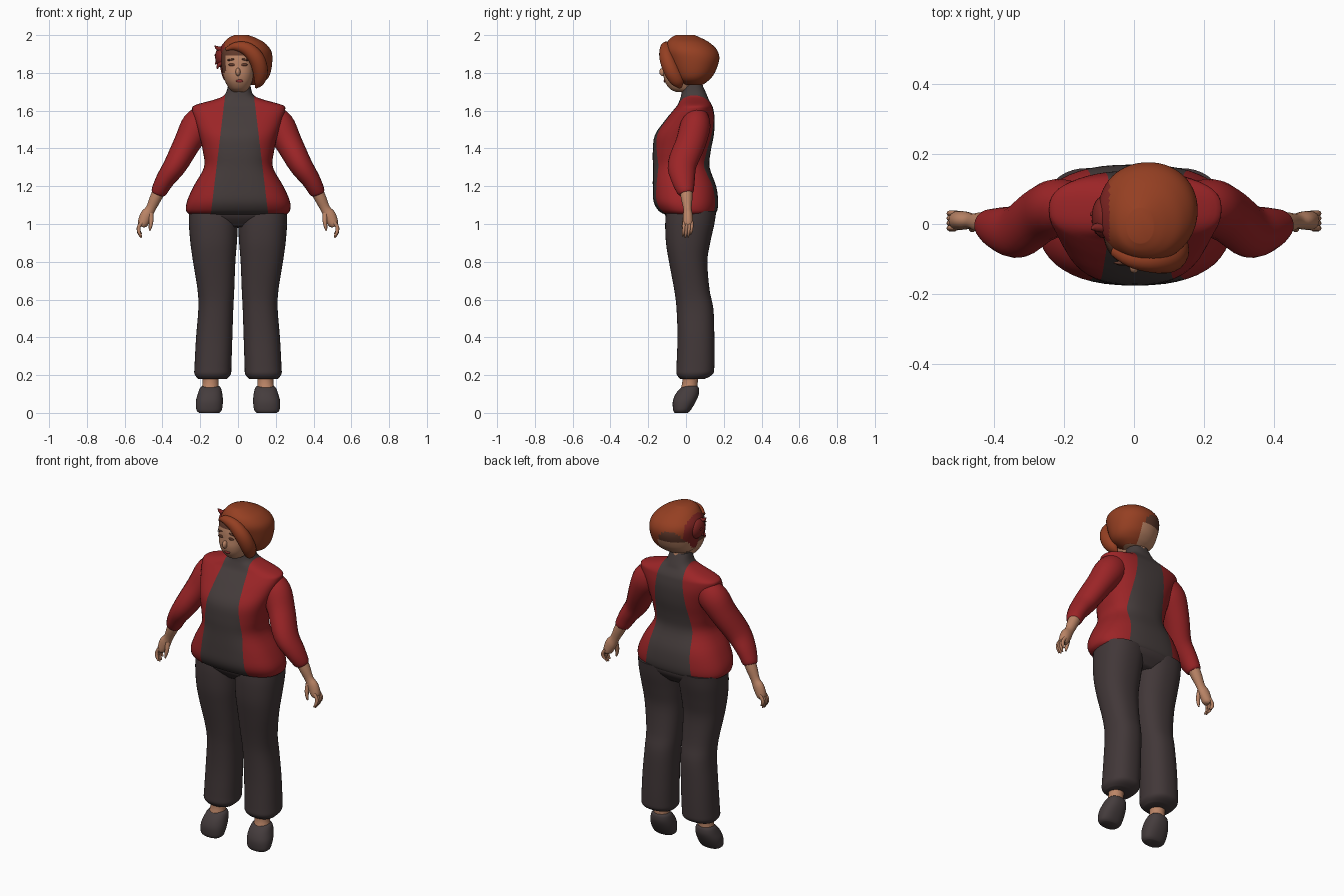
import bpy, bmesh, math
from mathutils import Vector


def mat(name, rgb):
    m = bpy.data.materials.new(name)
    m.diffuse_color = (*rgb, 1)
    return m


RED = mat("jacket_red", (0.33, 0.018, 0.02))
GREY = mat("top_charcoal", (0.06, 0.046, 0.045))
PANTS = mat("trouser_charcoal", (0.054, 0.039, 0.04))
SHOE = mat("shoe_charcoal", (0.06, 0.046, 0.047))
SKIN = mat("skin", (0.5, 0.235, 0.135))
HAIR = mat("hair_copper", (0.3, 0.05, 0.016))
WINE = mat("hair_wine", (0.21, 0.018, 0.016))
BROWN = mat("shadow_brown", (0.12, 0.042, 0.025))
LIPS = mat("lips", (0.25, 0.03, 0.028))


def smooth_rows(rows, sub):
    """Catmull-Rom interpolation of rows of numbers."""
    out = []
    for i in range(len(rows) - 1):
        a, b, c, d = (rows[max(i - 1, 0)], rows[i], rows[i + 1],
                      rows[min(i + 2, len(rows) - 1)])
        for s in range(sub):
            t = s / sub
            out.append([0.5 * (2 * q + (r - p) * t + (2 * p - 5 * q + 4 * r - w) * t * t
                               + (3 * q - p - 3 * r + w) * t ** 3)
                        for p, q, r, w in zip(a, b, c, d)])
    return out + [list(rows[-1])]


def skin_rings(name, rings, mats, rule=None, cuts=()):
    bm = bmesh.new()
    vr = [[bm.verts.new(p) for p in ring] for ring in rings]
    n = len(vr[0])
    for a, b in zip(vr, vr[1:]):
        for i in range(n):
            bm.faces.new((a[i], a[(i + 1) % n], b[(i + 1) % n], b[i]))
    bm.faces.new(vr[0])
    bm.faces.new(vr[-1])
    for co, no in cuts:
        bmesh.ops.bisect_plane(bm, geom=bm.verts[:] + bm.edges[:] + bm.faces[:],
                               plane_co=co, plane_no=no, dist=1e-5)
    bmesh.ops.recalc_face_normals(bm, faces=bm.faces)
    if rule:
        for f in bm.faces:
            f.material_index = rule(f.calc_center_median())
    me = bpy.data.meshes.new(name)
    bm.to_mesh(me)
    bm.free()
    for m in mats:
        me.materials.append(m)
    ob = bpy.data.objects.new(name, me)
    bpy.context.collection.objects.link(ob)
    return ob


def loft(name, rows, mats, rule=None, cuts=(), side=1, power=2.3, seg=40, sub=4):
    """Stacked horizontal sections given as (z, x0, x1, y0, y1)."""
    rings = []
    for z, x0, x1, y0, y1 in smooth_rows(rows, sub):
        ring = []
        for i in range(seg):
            a = 2 * math.pi * i / seg
            c, s = math.cos(a), math.sin(a)
            ex = math.copysign(abs(c) ** (2 / power), c)
            ey = math.copysign(abs(s) ** (2 / power), s)
            ring.append((side * ((x0 + x1) / 2 + ex * (x1 - x0) / 2),
                         (y0 + y1) / 2 + ey * (y1 - y0) / 2, z))
        rings.append(ring)
    return skin_rings(name, rings, mats, rule, cuts)


def tube(name, rows, material, side=1, seg=20, sub=4):
    """Tube along a path given as (x, y, z, radius, depth radius)."""
    pts = smooth_rows(rows, sub)
    rings = []
    for i, (x, y, z, r, ry) in enumerate(pts):
        t = Vector(pts[min(i + 1, len(pts) - 1)][:3]) - Vector(pts[max(i - 1, 0)][:3])
        u = t.cross(Vector((0, 1, 0))).normalized()
        v = u.cross(t).normalized()
        ring = []
        for k in range(seg):
            a = 2 * math.pi * k / seg
            p = Vector((x, y, z)) + u * r * math.cos(a) + v * ry * math.sin(a)
            ring.append((side * p.x, p.y, p.z))
        rings.append(ring)
    return skin_rings(name, rings, [material])


def ball(name, loc, size, material, rot=(0, 0, 0)):
    bpy.ops.mesh.primitive_uv_sphere_add(segments=24, ring_count=14, radius=1,
                                         location=loc, rotation=rot)
    ob = bpy.context.object
    ob.name = name
    ob.scale = size
    ob.data.materials.append(material)
    return ob


# jacket with charcoal top panel running front and back
def strip(z):
    return 0.08 + (1.65 - z) * 0.12


def jacket_rule(p):
    return 1 if abs(p.x - 0.008) < strip(p.z) or p.z > 1.69 else 0


cuts = [((0.008 + s * strip(1.3), 0, 1.3), (s, 0, 0.12)) for s in (-1, 1)]
loft("jacket", [
    (1.05, -.255, .255, -.11, .15), (1.07, -.275, .275, -.145, .165),
    (1.12, -.27, .275, -.172, .17), (1.2, -.235, .24, -.176, .16),
    (1.3, -.18, .185, -.175, .125), (1.38, -.185, .19, -.176, .13),
    (1.47, -.205, .21, -.165, .147), (1.55, -.23, .235, -.11, .152),
    (1.605, -.243, .25, -.065, .145), (1.63, -.225, .235, -.045, .137),
    (1.66, -.12, .13, -.032, .12), (1.685, -.07, .08, -.025, .11),
    (1.74, -.05, .065, -.015, .085)], [RED, GREY], jacket_rule, cuts, power=2.5, seg=48)

# trousers
loft("trouser_seat", [
    (1.09, -.255, .255, -.115, .16), (1.04, -.257, .257, -.108, .155),
    (.985, -.2, .2, -.06, .11)], [PANTS])

for s, tag in ((-1, "left"), (1, "right")):
    loft("trouser_leg_" + tag, [
        (1.07, -.005, .26, -.105, .16), (1.0, 0, .26, -.11, .15),
        (.9, .006, .252, -.106, .128), (.8, .014, .238, -.09, .113),
        (.65, .02, .214, -.062, .125), (.55, .025, .21, -.05, .145),
        (.4, .03, .222, -.045, .15), (.25, .035, .23, -.05, .15),
        (.205, .038, .23, -.05, .142), (.18, .06, .21, -.03, .1)],
        [PANTS], side=s)
    # ankle and shoe
    loft("ankle_" + tag, [(.21, .1, .19, -.02, .07), (.16, .103, .187, -.02, .062),
                          (.12, .1, .195, -.03, .062)], [SKIN], side=s, power=2)
    loft("shoe_" + tag, [
        (0, .1, .205, -.06, .01), (.015, .086, .22, -.068, .025),
        (.06, .08, .223, -.07, .052), (.1, .083, .213, -.055, .068),
        (.13, .09, .202, -.03, .068), (.142, .1, .19, -.012, .06)], [SHOE], side=s)
    # sleeve
    tube("sleeve_" + tag, [
        (.16, .06, 1.565, .075, .06), (.215, .05, 1.52, .085, .08),
        (.268, .025, 1.43, .072, .08), (.33, -.02, 1.315, .062, .077),
        (.385, -.015, 1.235, .05, .063), (.417, -.003, 1.175, .042, .046),
        (.424, 0, 1.16, .034, .036)], RED, side=s)
    # forearm, palm, fingers and thumb
    tube("forearm_" + tag, [
        (.41, 0, 1.19, .034, .035), (.437, .004, 1.135, .031, .03),
        (.463, .008, 1.08, .026, .022), (.485, .01, 1.045, .033, .026),
        (.505, .01, 1.0, .027, .027), (.51, .01, .985, .015, .02)], SKIN, side=s)
    for k in range(4):
        y, d = -.011 + .014 * k, (0, .008, .004, -.012)[k]
        tube(f"finger_{tag}_{k}", [
            (.508, y, 1.01, .01, .008), (.525, y, .985, .01, .008),
            (.524, y - .003, .957 - d / 2, .009, .008),
            (.511, y - .006, .935 - d, .004, .004)], SKIN, side=s, seg=10)
    tube("thumb_" + tag, [
        (.462, 0, 1.055, .014, .013), (.46, -.01, 1.015, .012, .011),
        (.464, -.014, .985, .009, .009), (.468, -.014, .964, .004, .004)],
        SKIN, side=s, seg=10)


# head with a dark hairline
def head_rule(p):
    return 1 if p.z > 1.895 or (p.x < -.065 and p.z > 1.8) else 0


loft("head", [
    (1.70, -.025, .035, -.055, .05), (1.715, -.045, .055, -.085, .06),
    (1.75, -.066, .074, -.11, .07), (1.79, -.08, .085, -.12, .09),
    (1.83, -.087, .09, -.118, .1), (1.88, -.09, .09, -.115, .11),
    (1.93, -.082, .08, -.1, .1), (1.96, -.04, .04, -.05, .06)],
    [SKIN, BROWN], head_rule)
ball("neck", (.008, .035, 1.71), (.056, .058, .07), SKIN)
ball("nose", (0, -.122, 1.805), (.013, .019, .022), SKIN)
ball("lips", (.008, -.113, 1.757), (.02, .005, .008), LIPS)
for s in (-1, 1):
    ball("eye", (s * .034, -.114, 1.843), (.018, .005, .007), BROWN)
    ball("eyebrow", (s * .036, -.111, 1.87), (.023, .005, .005), BROWN, (0, s * .15, 0))


# hair, with the bare patch at the back
def hair_rule(p):
    if ((p.x + .005) / .078) ** 2 + ((p.z - 1.8) / .1) ** 2 < 1 and p.y > .03:
        return 2 if p.z < 1.835 else 3
    return 1 if p.x < -.07 else 0


loft("hair", [
    (1.735, -.02, .1, 0, .085), (1.76, -.07, .148, -.045, .12),
    (1.8, -.088, .172, -.07, .152), (1.87, -.1, .182, -.095, .176),
    (1.92, -.1, .174, -.108, .165), (1.96, -.075, .14, -.1, .125),
    (1.985, -.05, .095, -.08, .08), (2.0, -.02, .055, -.055, .045)],
    [HAIR, WINE, SKIN, BROWN], hair_rule, power=2.1, seg=56, sub=6)
tube("fringe", [
    (-.06, -.075, 1.925, .01, .015), (-.01, -.095, 1.94, .024, .028),
    (.05, -.105, 1.925, .036, .034), (.098, -.1, 1.875, .042, .04),
    (.118, -.075, 1.81, .04, .042), (.113, -.045, 1.755, .028, .035),
    (.095, -.03, 1.722, .006, .01)], HAIR)
ball("side_tuft", (-.088, .02, 1.885), (.033, .06, .055), WINE)
for x, y, z, dx, dz in ((-.1, -.01, 1.92, -.022, .025), (-.1, .03, 1.89, -.025, .005),
                        (-.095, -.02, 1.86, -.015, -.04), (-.1, .01, 1.865, -.02, -.02)):
    tube("tuft_spike", [(x + .02, y, z, .016, .016), (x + dx / 2, y, z + dz / 2, .01, .011),
                        (x + dx, y - .005, z + dz, .002, .002)], WINE, seg=8)

# shading
bpy.ops.object.select_all(action='SELECT')
bpy.context.view_layer.objects.active = bpy.context.selected_objects[0]
bpy.ops.object.shade_smooth_by_angle(angle=math.radians(50))
